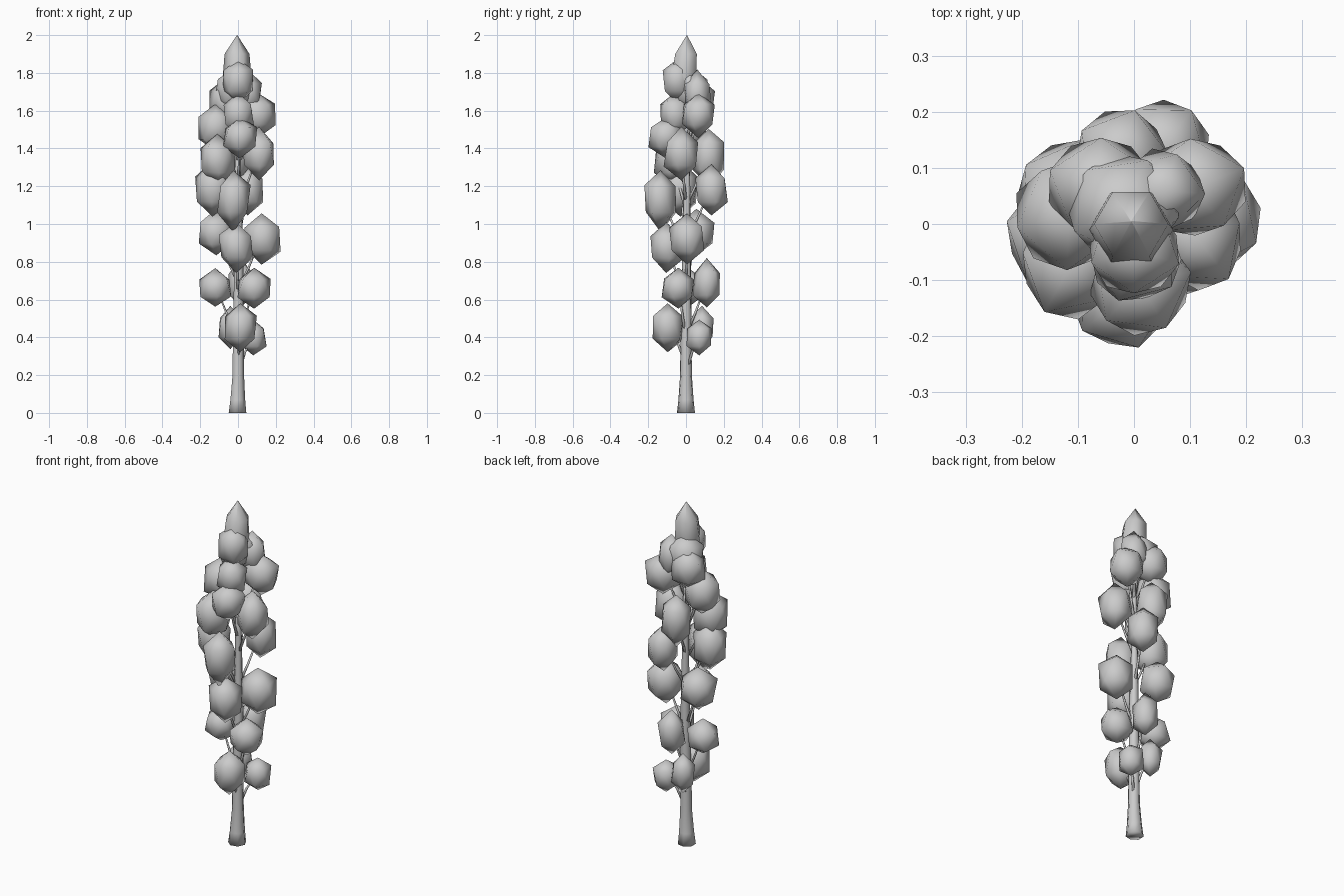
import bpy, bmesh, math, random
from mathutils import Vector, Matrix

if "Cube" in bpy.data.objects:
    bpy.data.objects.remove(bpy.data.objects["Cube"])

random.seed(4)


def finish(bm, name):
    bmesh.ops.recalc_face_normals(bm, faces=bm.faces)
    mesh = bpy.data.meshes.new(name)
    bm.to_mesh(mesh)
    bm.free()
    for p in mesh.polygons:
        p.use_smooth = True
    ob = bpy.data.objects.new(name, mesh)
    bpy.context.collection.objects.link(ob)
    return ob


def tube(name, path, sides):
    """Capped tube through (x, y, z, radius) stations, rings kept level."""
    bm = bmesh.new()
    rings = []
    for x, y, z, r in path:
        rings.append([bm.verts.new((x + r * math.cos(2 * math.pi * i / sides),
                                    y + r * math.sin(2 * math.pi * i / sides), z))
                      for i in range(sides)])
    for a, b in zip(rings, rings[1:]):
        for i in range(sides):
            j = (i + 1) % sides
            bm.faces.new((a[i], a[j], b[j], b[i]))
    bm.faces.new(rings[0][::-1])
    bm.faces.new(rings[-1])
    return finish(bm, name)


def leaf_clump(name, c, r, h, jitter=0.08):
    """Smooth 20-sided clump, stretched upright, slightly irregular."""
    bm = bmesh.new()
    bmesh.ops.create_icosphere(bm, subdivisions=1, radius=1)
    spin = Matrix.Rotation(random.uniform(0, math.tau), 3, 'Z')
    for v in bm.verts:
        p = spin @ v.co
        k = 1 + random.uniform(-jitter, jitter)
        v.co = Vector((p.x * r * 1.17 * k, p.y * r * 1.17 * k, p.z * h * k)) + Vector(c)
    return finish(bm, name)


# Trunk with a flared foot
tube("trunk", [(-.005, 0, 0, .049), (-.003, 0, .07, .041), (0, 0, .2, .032),
               (0, 0, .4, .03), (.003, .003, .8, .025), (0, .005, 1.2, .018),
               (0, 0, 1.75, .008)], 7)

# Foliage clumps: x, y, z, radius, half height
clumps = [
    (.012, -.097, .45, .082, .137), (.08, .07, .40, .064, .10), (-.04, .085, .45, .06, .11),
    (.085, -.04, .66, .086, .108), (-.12, .015, .66, .082, .10), (.015, .11, .68, .068, .13),
    (-.01, -.105, .88, .084, .13), (.125, .005, .92, .092, .138), (-.115, .055, .95, .094, .125),
    (-.025, -.135, 1.13, .083, .16), (-.135, -.03, 1.18, .088, .148), (.05, .135, 1.18, .078, .135),
    (.112, -.025, 1.37, .083, .135), (-.11, -.07, 1.34, .09, .145), (-.02, .12, 1.36, .078, .155),
    (.01, -.105, 1.46, .085, .112), (-.115, .02, 1.51, .092, .13), (.105, .065, 1.58, .088, .12),
    (0, -.06, 1.58, .078, .12), (-.06, .065, 1.65, .085, .12),
    (.05, .06, 1.69, .07, .12), (-.02, .03, 1.71, .095, .13), (0, -.045, 1.76, .075, .12),
]
for n, (x, y, z, r, h) in enumerate(clumps, 1):
    leaf_clump(f"leaf_clump_{n:02d}", (x, y, z), r, h)
    # Steep thin branch from the trunk into the clump
    z0 = z - .24 if z > .5 else z - .17
    tube(f"branch_{n:02d}", [(x * .1, y * .1, z0, .009), (x * .45, y * .45, z0 + .09, .007),
                             (x * .95, y * .95, z, .004)], 5)

# Pointed crown tip
tube("crown_tip", [(0, -.01, 1.66, .02), (0, -.01, 1.71, .06), (-.005, -.01, 1.79, .075),
                   (-.005, .0, 1.90, .066), (-.005, .005, 2.0, .001)], 6)
